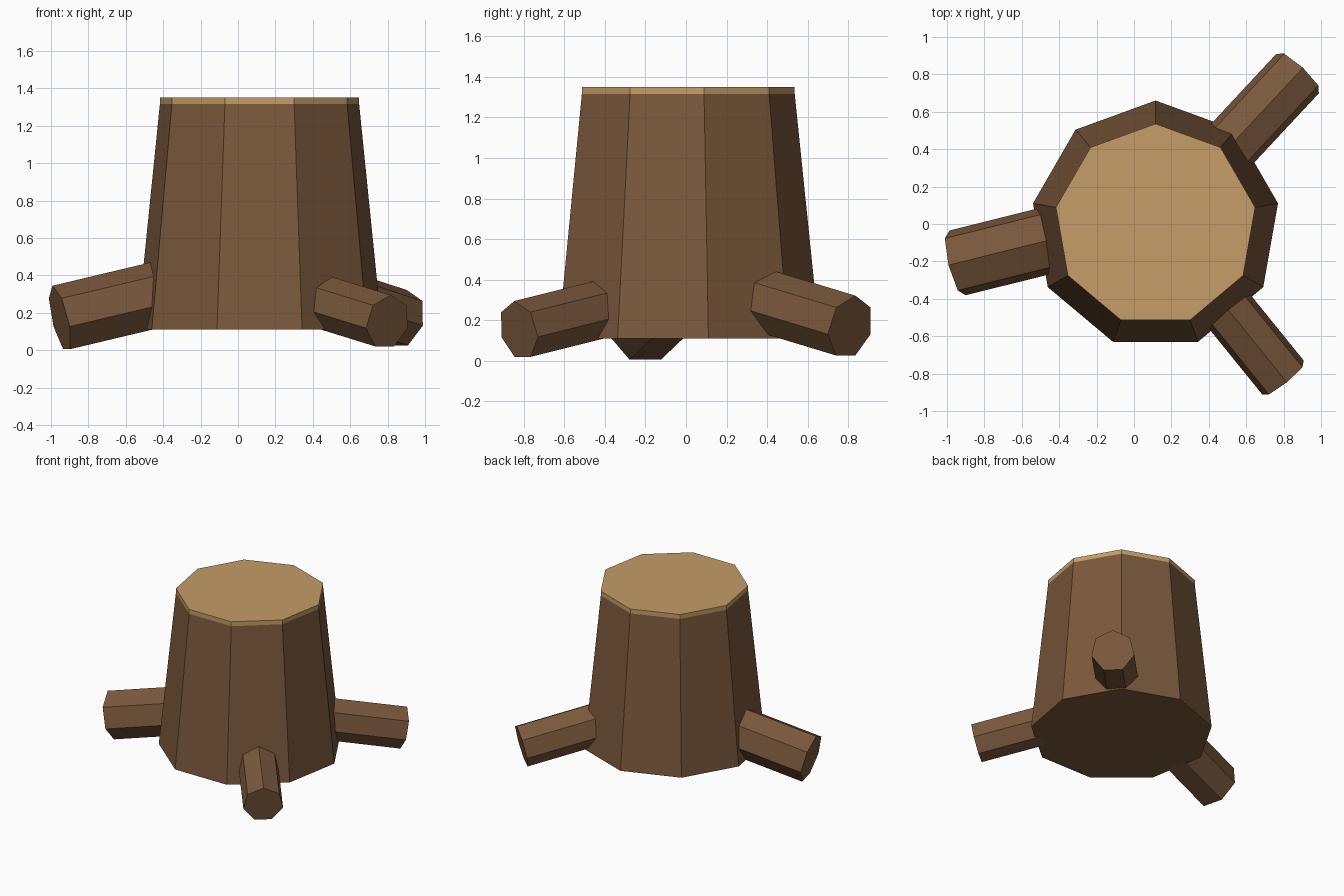
import bpy
import bmesh
from math import cos, sin, pi, radians
from mathutils import Vector

if "Cube" in bpy.data.objects:
    bpy.data.objects.remove(bpy.data.objects["Cube"], do_unlink=True)


def make_material(name, color):
    mat = bpy.data.materials.new(name)
    mat.use_nodes = True
    mat.diffuse_color = color
    mat.node_tree.nodes["Principled BSDF"].inputs["Base Color"].default_value = color
    return mat


bark = make_material("brown bark", (0.195, 0.098, 0.045, 1))
cut_wood = make_material("pale cut wood", (0.56, 0.34, 0.135, 1))


def loft(name, rings, materials):
    """Closed flat-faced solid through rings of points; one material per band."""
    bm = bmesh.new()
    loops = [[bm.verts.new(p) for p in ring] for ring in rings]
    n = len(loops[0])
    bm.faces.new(loops[0][::-1])
    bm.faces.new(loops[-1]).material_index = len(materials) - 1
    for band, (a, b) in enumerate(zip(loops, loops[1:])):
        for i in range(n):
            j = (i + 1) % n
            face = bm.faces.new((a[i], a[j], b[j], b[i]))
            face.material_index = min(band, len(materials) - 1)
    bmesh.ops.recalc_face_normals(bm, faces=bm.faces)
    mesh = bpy.data.meshes.new(name)
    bm.to_mesh(mesh)
    bm.free()
    for mat in materials:
        mesh.materials.append(mat)
    obj = bpy.data.objects.new(name, mesh)
    bpy.context.collection.objects.link(obj)
    return obj


def polygon(center, radius, sides, u, v):
    """Polygon in the plane of u and v, with its first corner along v."""
    return [center + radius * (sin(2 * pi * i / sides) * u + cos(2 * pi * i / sides) * v)
            for i in range(sides)]


# Nine-sided tapered trunk with a thin pale cut top
X, Y = Vector((1, 0, 0)), Vector((0, 1, 0))
trunk_rings = [polygon(Vector((0.115, -0.005, z)), r, 9, X, Y)
               for r, z in ((0.665, 0.11), (0.541, 1.315), (0.541, 1.35))]
loft("trunk", trunk_rings, [bark, cut_wood])


# Seven-sided roots sloping down and outward, running into the trunk
def root(name, tip, heading, slope, radius, length=0.75):
    a, t = radians(heading), radians(slope)
    axis = Vector((cos(a) * cos(t), sin(a) * cos(t), -sin(t)))
    side = Vector((sin(a), -cos(a), 0))
    up = side.cross(axis)
    tip = Vector(tip)
    loft(name, [polygon(c, radius, 7, side, up) for c in (tip - axis * length, tip)], [bark])


root("right_root", (-0.952, -0.21, 0.166), 194, 13, 0.183)
root("front_left_root", (0.80, -0.825, 0.15), -51, 11, 0.147)
root("back_left_root", (0.88, 0.81, 0.166), 47, 12.5, 0.159)
